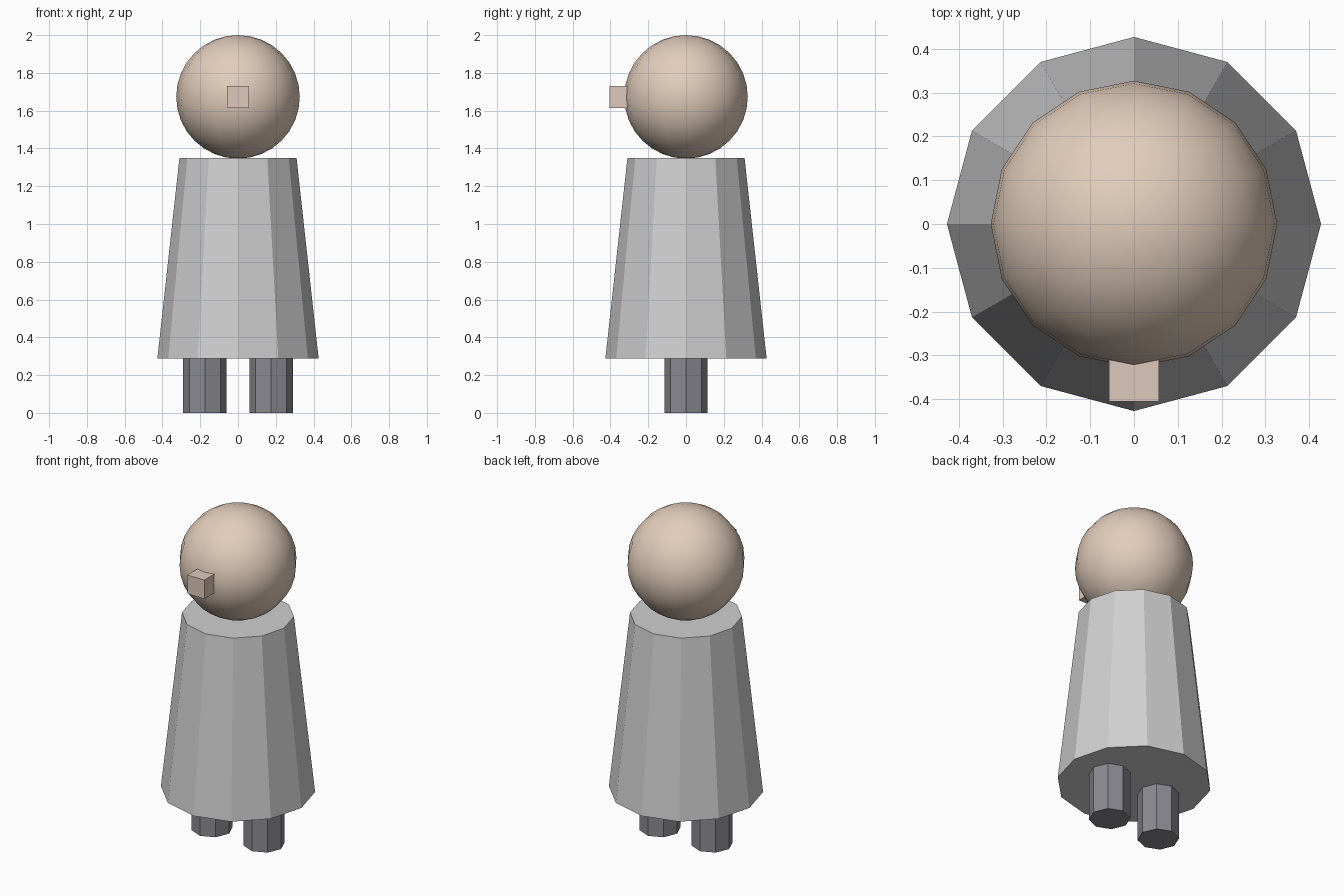
import bpy, math

if "Cube" in bpy.data.objects:
    bpy.data.objects.remove(bpy.data.objects["Cube"])


def material(name, rgb):
    """Flat colour from sRGB 0-255 values."""
    def lin(c):
        c /= 255
        return c / 12.92 if c <= 0.04045 else ((c + 0.055) / 1.055) ** 2.4
    m = bpy.data.materials.new(name)
    m.diffuse_color = (*[lin(c) for c in rgb], 1)
    m.use_nodes = True
    m.node_tree.nodes["Principled BSDF"].inputs["Base Color"].default_value = m.diffuse_color
    return m


def finish(name, mat):
    ob = bpy.context.object
    ob.name = name
    ob.data.materials.append(mat)
    return ob


def tapered(name, sides, r_bottom, r_top, z0, z1, x, mat):
    bpy.ops.mesh.primitive_cone_add(vertices=sides, radius1=r_bottom, radius2=r_top,
                                    depth=z1 - z0, location=(x, 0, (z0 + z1) / 2))
    return finish(name, mat)


skin = material("skin", (226, 205, 187))
nose_skin = material("nose skin", (222, 201, 187))
robe_grey = material("robe grey", (208, 208, 208))
leg_grey = material("leg grey", (140, 138, 146))

# Robe
tapered("robe", 12, 0.427, 0.31, 0.287, 1.35, 0, robe_grey)

# Legs
for side, x in (("left", 0.175), ("right", -0.175)):
    tapered(side + "_leg", 8, 0.115, 0.115, 0, 0.287, x, leg_grey)

# Head
bpy.ops.mesh.primitive_uv_sphere_add(segments=16, ring_count=16, radius=0.327,
                                     location=(0, 0, 1.673))
bpy.ops.object.shade_smooth()
finish("head", skin)

# Nose
bpy.ops.mesh.primitive_cube_add(size=0.115, location=(0, -0.3475, 1.6725))
finish("nose", nose_skin)
